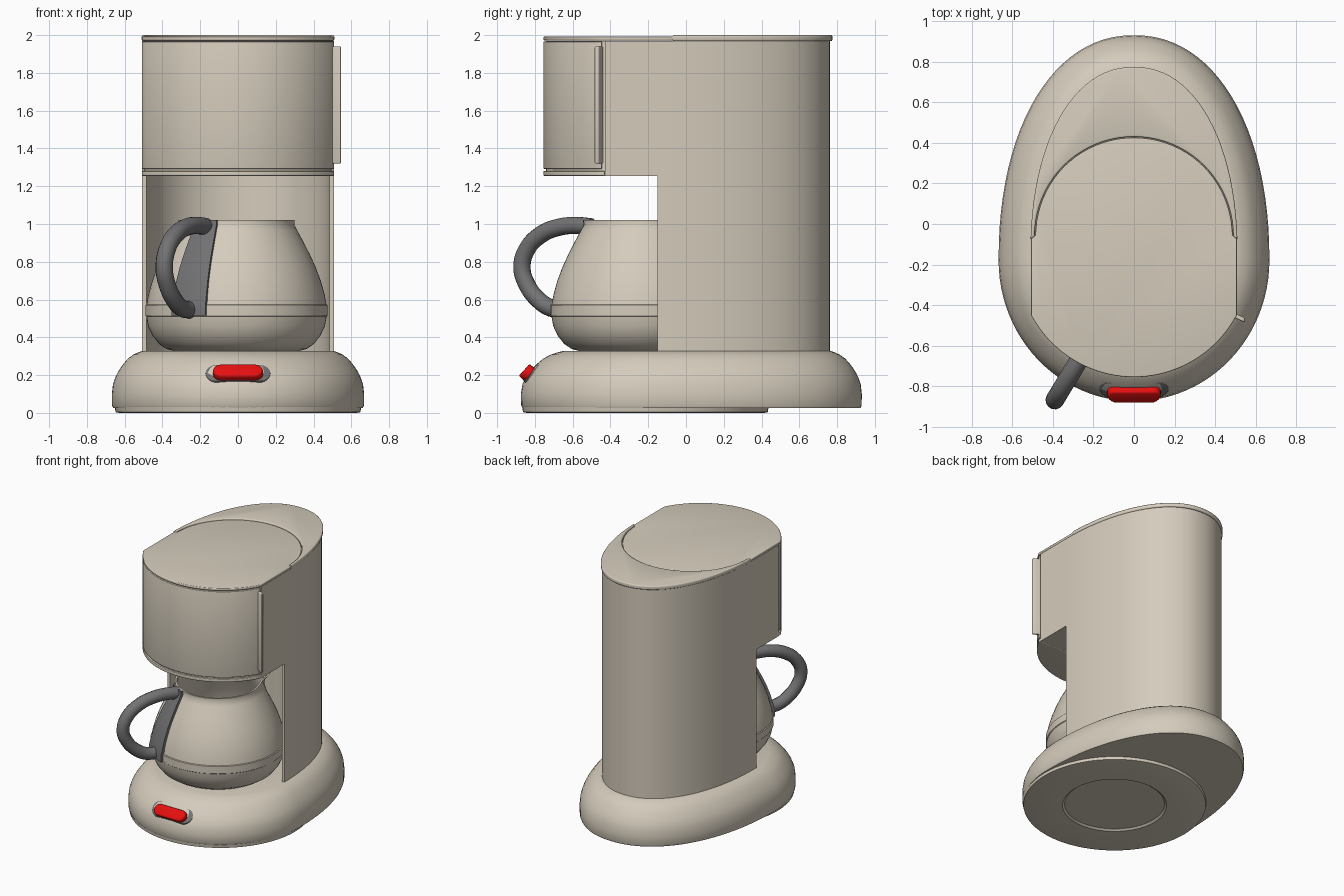
import bpy, bmesh, math
from mathutils import Vector

if "Cube" in bpy.data.objects:
    bpy.data.objects.remove(bpy.data.objects["Cube"])


def material(name, rgb):
    m = bpy.data.materials.new(name)
    m.diffuse_color = (*rgb, 1)
    m.use_nodes = True
    m.node_tree.nodes["Principled BSDF"].inputs["Base Color"].default_value = m.diffuse_color
    return m


BEIGE = material("warm_beige", (0.66, 0.60, 0.50))
GRAY = material("dark_gray", (0.17, 0.17, 0.175))
RED = material("red", (0.80, 0.005, 0.005))


def finish(name, bm, mat, smooth=38):
    bmesh.ops.recalc_face_normals(bm, faces=bm.faces)
    me = bpy.data.meshes.new(name)
    bm.to_mesh(me)
    bm.free()
    me.materials.append(mat)
    ob = bpy.data.objects.new(name, me)
    bpy.context.collection.objects.link(ob)
    bpy.ops.object.select_all(action='DESELECT')
    ob.select_set(True)
    bpy.context.view_layer.objects.active = ob
    bpy.ops.object.shade_smooth_by_angle(angle=math.radians(smooth))
    return ob


def loft(name, rings, mat, cap=True):
    """Skin between closed rings of equal point count."""
    bm = bmesh.new()
    loops = [[bm.verts.new(p) for p in r] for r in rings]
    n = len(loops[0])
    for a, b in zip(loops, loops[1:]):
        for i in range(n):
            j = (i + 1) % n
            bm.faces.new((a[i], a[j], b[j], b[i]))
    if cap:
        bm.faces.new(loops[0])
        bm.faces.new(loops[-1])
    return finish(name, bm, mat)


def prism(name, pts, z0, z1, mat, bevel=0.0, place=None, segments=3):
    """Extrude a 2D outline from z0 to z1, round its edges, optionally remap it."""
    bm = bmesh.new()
    face = bm.faces.new([bm.verts.new((x, y, z0)) for x, y in pts])
    ext = bmesh.ops.extrude_face_region(bm, geom=[face])
    for v in ext['geom']:
        if isinstance(v, bmesh.types.BMVert):
            v.co.z = z1
    bmesh.ops.recalc_face_normals(bm, faces=bm.faces)
    if bevel:
        edges = [e for e in bm.edges if e.calc_face_angle(0) > math.radians(50)]
        bmesh.ops.bevel(bm, geom=edges, offset=bevel, segments=segments,
                        profile=0.5, affect='EDGES', clamp_overlap=True)
    if place:
        for v in bm.verts:
            v.co = place(v.co)
    return finish(name, bm, mat)


def egg(ax, yf, yb, cy, n=96, half=False):
    """Outline with a round front and a slightly squarer, longer back."""
    pts = []
    for i in range(n // 2 + 1 if half else n):
        a = 2 * math.pi * i / n
        c, s = math.cos(a), math.sin(a)
        e = 2 / 2.15 if s > 0 else 1
        ry = yb - cy if s > 0 else cy - yf
        pts.append((ax * math.copysign(abs(c) ** e, c),
                    cy + ry * math.copysign(abs(s) ** e, s)))
    return pts


def arc(r, cy, a0, a1, n=40):
    return [(r * math.cos(a0 + (a1 - a0) * i / n), cy + r * math.sin(a0 + (a1 - a0) * i / n))
            for i in range(n + 1)]


def front_arc(inset=0.0):
    """Curved front of the head, from left corner to right corner."""
    h = math.asin(0.507 / 0.574)
    return arc(0.574 - inset, -0.181, -math.pi / 2 - h, -math.pi / 2 + h)


def lathe(name, profile, cx, cy, mat, warp=lambda a, r, z: r, n=72):
    rings = []
    for r, z in profile:
        ring = []
        for i in range(n):
            a = 2 * math.pi * i / n
            q = warp(a, r, z)
            ring.append((cx + q * math.cos(a), cy + q * math.sin(a), z))
        rings.append(ring)
    return loft(name, rings, mat)


# base: wide egg outline flowing up into the column outline
low, high = egg(0.667, -0.873, 0.93, -0.18), egg(0.507, -0.65, 0.765, -0.15)
steps = [(0.04, 0.025), (0, 0.04), (-0.005, 0.10), (0.03, 0.15), (0.1, 0.185), (0.18, 0.212),
         (0.28, 0.238), (0.4, 0.264), (0.53, 0.288), (0.7, 0.308), (0.86, 0.32), (1, 0.328)]
loft("base", [[(a[0] * (1 - t) + b[0] * t, a[1] * (1 - t) + b[1] * t, z)
               for a, b in zip(low, high)] for t, z in steps], BEIGE)

# round foot plate below the base, with a shallow recess
lathe("foot_plate", [(0.01, 0.012), (0.355, 0.012), (0.37, 0), (0.63, 0), (0.648, 0.004),
                     (0.652, 0.03), (0.01, 0.03)], 0, -0.215, BEIGE)

# column with a concave niche, and the solid upper body
back = egg(0.507, -0.65, 0.762, -0.15, half=True)
prism("column", back + arc(0.485, -0.15, math.pi, 0), 0.31, 1.255, BEIGE)
prism("upper_body", back + [(-0.507, -0.43), (0.507, -0.43)], 1.255, 1.97, BEIGE)

# head: inset core, filter door and lower lip
prism("head_core", [(0.493, -0.4), (-0.493, -0.4)] + front_arc(0.014), 1.257, 1.97, BEIGE)
prism("filter_door", [(0.507, -0.445), (-0.507, -0.445)] + front_arc(), 1.292, 1.966, BEIGE, 0.004)
prism("head_lip", [(0.507, -0.43), (-0.507, -0.43)] + front_arc(), 1.255, 1.28, BEIGE, 0.004)

# pull tab on the right edge of the door
tab = [(0.49, -0.46), (0.545, -0.485), (0.545, -0.462), (0.49, -0.437)]
prism("door_tab", tab, 1.32, 1.94, BEIGE, 0.006)

# lid and raised back rim
prism("lid", front_arc() + [(0.507, -0.06)] + arc(0.486, -0.06, 0, math.pi) + [(-0.507, -0.06)],
      1.972, 1.992, BEIGE, 0.006)
prism("back_rim", egg(0.511, -0.65, 0.775, -0.15, half=True)[1:-1] + arc(0.49, -0.06, math.pi, 0),
      1.968, 2.0, BEIGE, 0.008)

# carafe: open vessel with spout opposite the handle
CX, CY = -0.008, -0.235
HANDLE = math.atan2(-0.856, -0.517)
outer = [(0.33, 0.328), (0.37, 0.338), (0.41, 0.365), (0.445, 0.41), (0.468, 0.46), (0.477, 0.51),
         (0.482, 0.514), (0.482, 0.57), (0.476, 0.574), (0.466, 0.63), (0.446, 0.70), (0.42, 0.77),
         (0.388, 0.84), (0.352, 0.91), (0.322, 0.965), (0.306, 0.995), (0.308, 1.022)]
inner = [(0.294, 1.022), (0.292, 0.995), (0.336, 0.91), (0.40, 0.77), (0.45, 0.63),
         (0.46, 0.50), (0.43, 0.42), (0.36, 0.36), (0.01, 0.355)]


def spout(a, r, z):
    d = math.cos(a - HANDLE - math.pi)
    lift = max(0, (z - 0.93) / 0.092)
    return r + 0.09 * lift ** 1.5 * max(0, d) ** 24


lathe("carafe", [(0.01, 0.328)] + outer + inner, CX, CY, BEIGE, spout)

# handle strap hugging the carafe wall
strap = [(r, z) for r, z in outer if 0.512 < z and z not in (0.514, 0.574)]
strap = [(0.482, 0.515)] + strap
rings = []
for r, z in strap:
    section = [(r + 0.02, -0.21 + 0.42 * i / 8) for i in range(9)]
    section += [(r - 0.004, 0.21 - 0.42 * i / 8) for i in range(9)]
    rings.append([(CX + q * math.cos(HANDLE + a), CY + q * math.sin(HANDLE + a), z)
                  for q, a in section])
loft("handle_strap", rings, GRAY)

# handle loop
path = [(0.31, 0.985), (0.40, 0.992), (0.50, 0.985), (0.62, 0.945), (0.71, 0.865), (0.74, 0.77),
        (0.71, 0.68), (0.64, 0.60), (0.56, 0.555), (0.48, 0.545)]
cu = bpy.data.curves.new("handle_path", 'CURVE')
cu.dimensions = '3D'
cu.bevel_depth = 0.046
cu.bevel_resolution = 5
cu.use_fill_caps = True
sp = cu.splines.new('BEZIER')
sp.resolution_u = 6
sp.bezier_points.add(len(path) - 1)
for bp, (r, z) in zip(sp.bezier_points, path):
    bp.co = (CX + r * math.cos(HANDLE), CY + r * math.sin(HANDLE), z)
    bp.handle_left_type = bp.handle_right_type = 'AUTO'
tmp = bpy.data.objects.new("handle_path", cu)
bpy.context.collection.objects.link(tmp)
bpy.context.view_layer.update()
tube = bpy.data.meshes.new_from_object(tmp.evaluated_get(bpy.context.evaluated_depsgraph_get()))
bm = bmesh.new()
bm.from_mesh(tube)
bpy.data.objects.remove(tmp)
finish("handle", bm, GRAY)


# power switch: rounded button over an oval surround, bent to the base front
def stadium(w, h, n=12):
    return [(sx * (w - h) + h * math.cos(a0 + math.pi * i / n), h * math.sin(a0 + math.pi * i / n))
            for sx, a0 in ((1, -math.pi / 2), (-1, math.pi / 2)) for i in range(n + 1)]


def on_base(center):
    up, out = Vector((0, 0.67, 0.74)), Vector((0, -0.74, 0.67))
    return lambda p: (Vector(center) + Vector((p.x, p.x ** 2 / 1.35, 0)) + up * p.y + out * p.z)


prism("switch_surround", stadium(0.172, 0.058), -0.02, 0.008, GRAY, 0.004, on_base((0, -0.826, 0.207)))
prism("switch_button", stadium(0.132, 0.043), -0.025, 0.025, RED, 0.012, on_base((0, -0.845, 0.212)))
